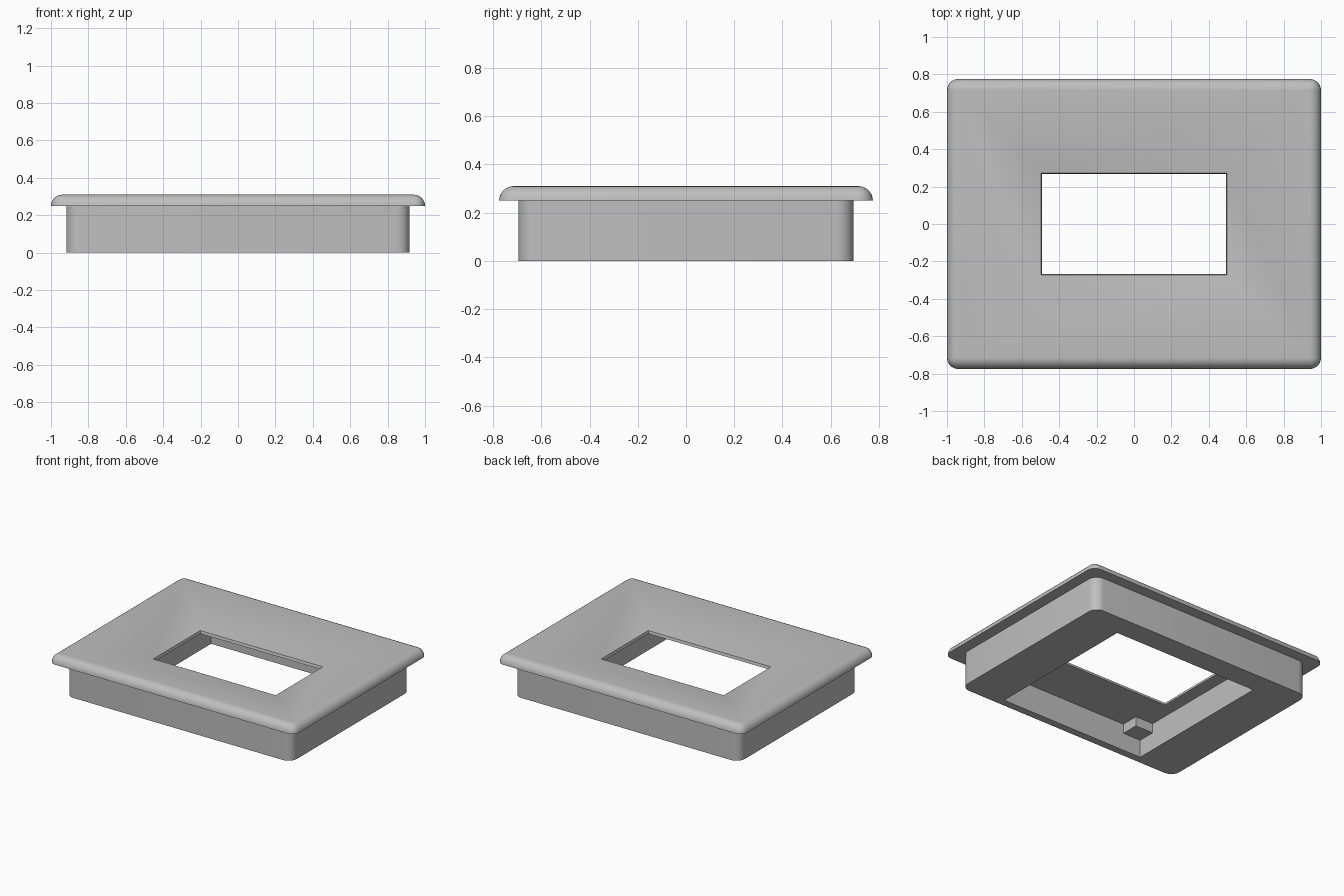
import bpy, bmesh, math
from mathutils import Matrix

cube = bpy.data.objects.get("Cube")
if cube:
    bpy.data.objects.remove(cube, do_unlink=True)

grey = bpy.data.materials.new("plain_grey")
grey.use_nodes = True
grey.diffuse_color = (0.52, 0.52, 0.52, 1)
grey.node_tree.nodes["Principled BSDF"].inputs["Base Color"].default_value = (0.52, 0.52, 0.52, 1)

STEPS = 6   # segments per rounded corner


def finish(name, bm):
    bmesh.ops.recalc_face_normals(bm, faces=bm.faces)
    mesh = bpy.data.meshes.new(name)
    bm.to_mesh(mesh)
    bm.free()
    mesh.materials.append(grey)
    obj = bpy.data.objects.new(name, mesh)
    bpy.context.collection.objects.link(obj)
    return obj


def ring(bm, hx, hy, z, radius=0.0, cy=0.0):
    """Rounded rectangle of vertices; radius 0 gives square corners."""
    verts = []
    for k, (sx, sy) in enumerate([(1, 1), (-1, 1), (-1, -1), (1, -1)]):
        for i in range(STEPS + 1):
            a = math.pi / 2 * (k + i / STEPS)
            verts.append(bm.verts.new((sx * (hx - radius) + radius * math.cos(a),
                                       cy + sy * (hy - radius) + radius * math.sin(a), z)))
    return verts


# Frame: one closed loft over the outside, through the window and into the pocket
HX, HY, LIP, RIM = 1.0, 0.775, 0.25, 0.06
POCKET_X, POCKET_Y0, POCKET_Y1, CEILING = 0.59, -0.64, 0.53, 0.2
pocket_half = (POCKET_Y1 - POCKET_Y0) / 2
pocket_mid = (POCKET_Y1 + POCKET_Y0) / 2

bm = bmesh.new()
rings = [ring(bm, 0.918, 0.695, 0, 0.07), ring(bm, 0.918, 0.695, LIP, 0.07)]
for i in range(STEPS + 1):   # rounded rim of the flange
    a = math.pi / 2 * i / STEPS
    inset = RIM * (1 - math.cos(a))
    rings.append(ring(bm, HX - inset, HY - inset, LIP + RIM * math.sin(a), RIM - inset))
rings += [ring(bm, 0.498, 0.273, 0.22),        # dished face down to the window
          ring(bm, 0.493, 0.268, CEILING),
          ring(bm, POCKET_X, pocket_half, CEILING, cy=pocket_mid),
          ring(bm, POCKET_X, pocket_half, 0, cy=pocket_mid)]
for r, s in zip(rings, rings[1:] + rings[:1]):
    for i in range(len(r)):
        j = (i + 1) % len(r)
        bm.faces.new((r[i], r[j], s[j], s[i]))
bmesh.ops.remove_doubles(bm, verts=bm.verts, dist=0.0001)
frame = finish("frame", bm)
bpy.ops.object.select_all(action='DESELECT')
frame.select_set(True)
bpy.context.view_layer.objects.active = frame
bpy.ops.object.shade_smooth_by_angle(angle=math.radians(30))

# Corner tabs inside the pocket
TAB_X, TAB_Y, TAB_Z = 0.145, 0.13, 0.07
for side, label in ((1, "left"), (-1, "right")):
    bm = bmesh.new()
    place = Matrix.Translation((side * (POCKET_X - TAB_X / 2), POCKET_Y0 + TAB_Y / 2,
                                CEILING - TAB_Z / 2))
    bmesh.ops.create_cube(bm, size=1, matrix=place @ Matrix.Diagonal((TAB_X, TAB_Y, TAB_Z, 1)))
    finish("corner_tab_" + label, bm)
